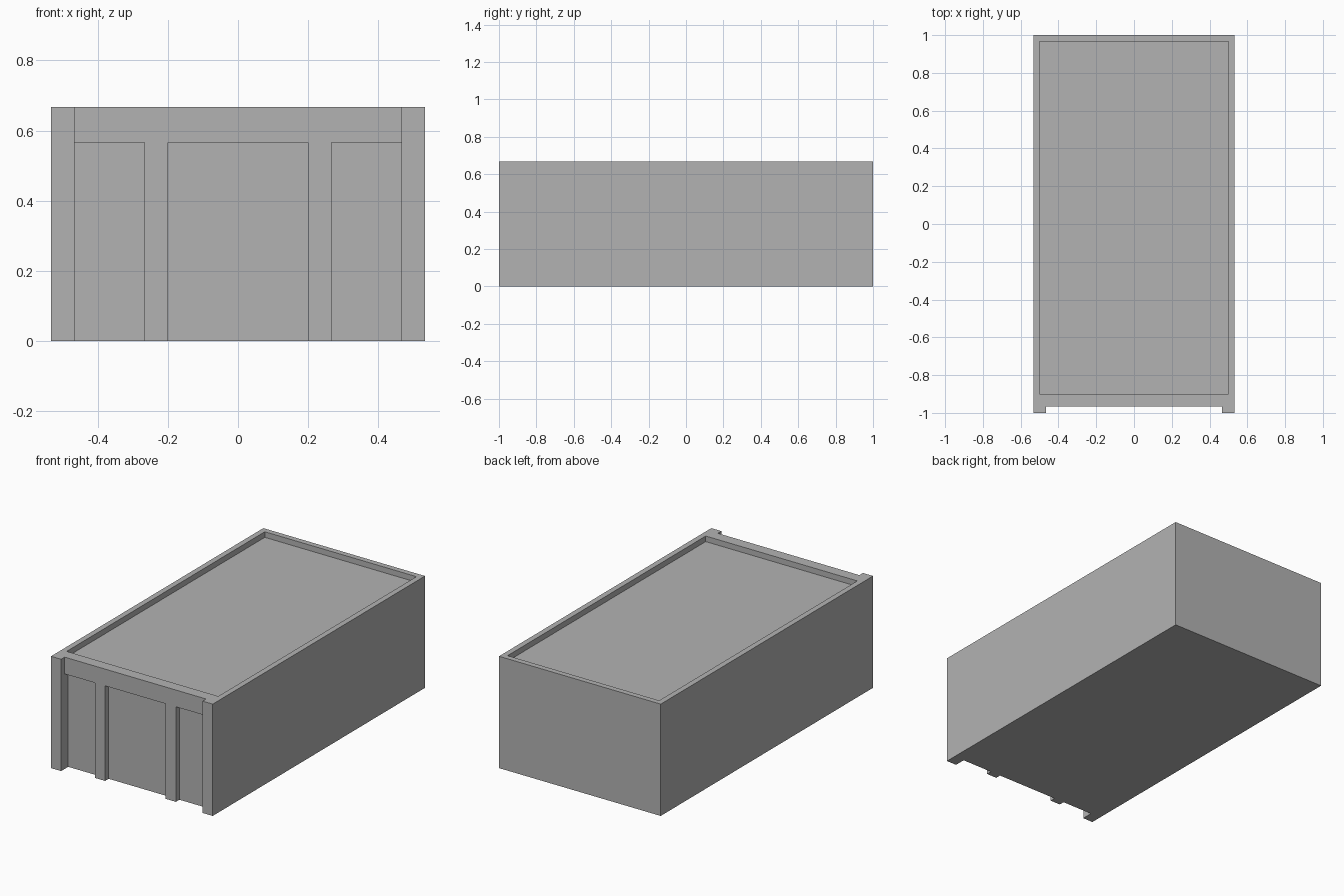
import bpy
import bmesh
from mathutils import Matrix, Vector

default = bpy.data.objects.get("Cube")
if default:
    bpy.data.objects.remove(default, do_unlink=True)

U = 1 / 30           # module: wall thickness
HALF_W = 16 * U      # half width
HEIGHT = 20 * U
OVER = 0.1           # how far cutters reach past the outer faces


def make_box(name, x, y, z):
    """Box object spanning the given (min, max) ranges."""
    lo, hi = (Vector(c) for c in zip(x, y, z))
    bm = bmesh.new()
    bmesh.ops.create_cube(bm, size=1, matrix=Matrix.Translation((lo + hi) / 2)
                          @ Matrix.Diagonal((*(hi - lo), 1)))
    mesh = bpy.data.meshes.new(name)
    bm.to_mesh(mesh)
    bm.free()
    obj = bpy.data.objects.new(name, mesh)
    bpy.context.collection.objects.link(obj)
    return obj


def carve(target, cutter):
    """Subtract the cutter from the target, then discard it."""
    cutter.hide_render = True
    mod = target.modifiers.new("carve", 'BOOLEAN')
    mod.operation = 'DIFFERENCE'
    mod.solver = 'EXACT'
    mod.object = cutter
    bpy.context.view_layer.objects.active = target
    bpy.ops.object.modifier_apply(modifier=mod.name)
    bpy.data.objects.remove(cutter, do_unlink=True)


# Solid block of the building
building = make_box("building", (-HALF_W, HALF_W), (-1, 1), (0, HEIGHT))

# Sunken flat roof behind a parapet
carve(building, make_box("roof_cutter", (-15 * U, 15 * U), (-27 * U, 29 * U),
                         (HEIGHT - U, HEIGHT + OVER)))

# Front set back between the corner pillars
carve(building, make_box("front_cutter", (-14 * U, 14 * U), (-1 - OVER, -29 * U),
                         (-OVER, HEIGHT + OVER)))

# Door bays sunk deeper, leaving posts and a lintel
for left, right in ((-14, -8), (-6, 6), (8, 14)):
    carve(building, make_box("bay_cutter", (left * U, right * U),
                             (-1 - OVER, -28 * U), (-OVER, 17 * U)))

# Plain grey colour
grey = bpy.data.materials.new("grey")
grey.use_nodes = True
colour = (0.45, 0.45, 0.45, 1)
grey.diffuse_color = colour
grey.node_tree.nodes["Principled BSDF"].inputs["Base Color"].default_value = colour
building.data.materials.clear()
building.data.materials.append(grey)
for face in building.data.polygons:
    face.material_index = 0
